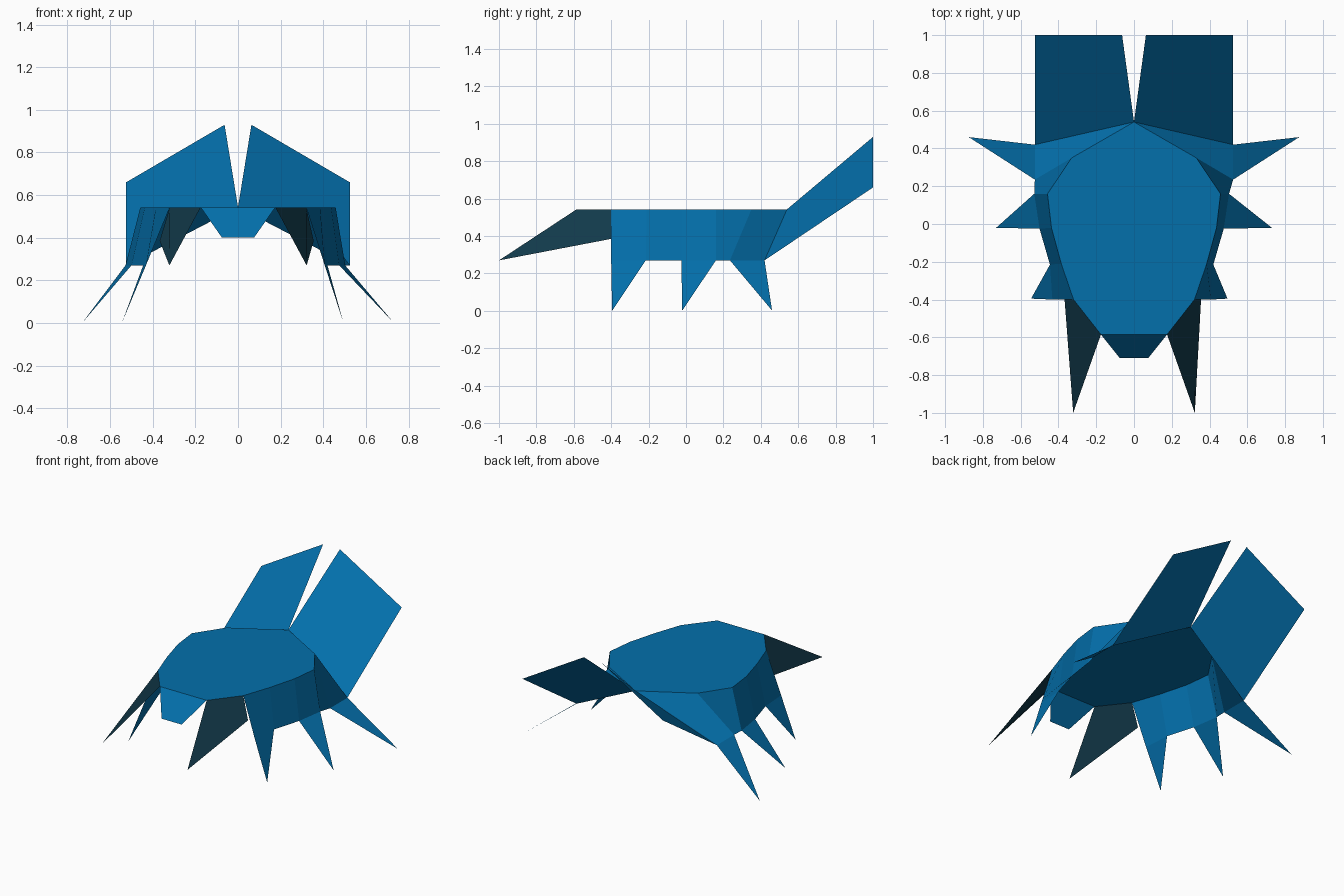
import bpy
import bmesh

if "Cube" in bpy.data.objects:
    bpy.data.objects.remove(bpy.data.objects["Cube"])


def material(name, rgb):
    m = bpy.data.materials.new(name)
    m.diffuse_color = (*rgb, 1)
    m.use_nodes = True
    m.node_tree.nodes["Principled BSDF"].inputs["Base Color"].default_value = m.diffuse_color
    return m


blue = material("deep blue", (0.001, 0.16, 0.41))
dark = material("dark slate teal", (0.006, 0.042, 0.07))

TOP, RIM = 0.543, 0.27


def sheet(name, polys, mat=blue):
    """Folded-paper part: each polygon is a list of points, all facing upward/outward."""
    bm = bmesh.new()
    for poly in polys:
        f = bm.faces.new([bm.verts.new(p) for p in poly])
        f.normal_update()
        if f.normal.z < 0:
            f.normal_flip()
    bmesh.ops.remove_doubles(bm, verts=bm.verts, dist=0.001)
    me = bpy.data.meshes.new(name)
    bm.to_mesh(me)
    bm.free()
    me.materials.append(mat)
    ob = bpy.data.objects.new(name, me)
    bpy.context.collection.objects.link(ob)


# back plate, outline from the tail point round to the head on one side
edge = [(0.33, 0.35), (0.458, 0.16), (0.437, -0.02), (0.385, -0.21), (0.32, -0.40), (0.175, -0.585)]
outline = [(0, 0.54)] + edge + [(-x, y) for x, y in reversed(edge)]
sheet("back_plate", [[(x, y, TOP) for x, y in outline]])

# head flap
sheet("head", [[(-0.175, -0.585, TOP), (0.175, -0.585, TOP), (0.075, -0.71, 0.40), (-0.075, -0.71, 0.40)]])

for side, s, lean in (("right", 1, 0.0), ("left", -1, 0.025)):
    tail = (0, 0.54, TOP)
    top = [(s * x, y, TOP) for x, y in edge]
    # lower rim; the left side flares slightly more
    corner = (s * 0.525, 0.42, RIM)
    rim = [(s * 0.525, 0.235, RIM)] + [(s * (x + lean), y, RIM) for x, y in
           ((0.503, 0.16), (0.475, -0.025), (0.42, -0.215), (0.407, -0.40))]

    # side skirt panels
    panels = [[top[i], top[i + 1], rim[i + 1], rim[i]] for i in range(4)]
    panels.append([top[0], rim[0], corner, tail])
    sheet("side_skirt_" + side, panels)

    # legs
    sheet("rear_leg_" + side, [[corner, rim[0], (s * 0.875, 0.46, 0.002)]])
    sheet("middle_leg_" + side, [[rim[1], rim[2], (s * 0.73, -0.02, 0.002)]])
    sheet("front_leg_" + side, [[rim[3], rim[4], (s * (0.495 + 2 * lean), -0.395, 0)]])

    # pincer
    root = (s * (0.355 + lean / 2), -0.40, 0.385)
    sheet("pincer_" + side, [[top[4], root, (s * 0.322, -1.0, RIM), top[5]]], dark)

    # raised tail wing
    sheet("tail_wing_" + side, [[tail, (s * 0.063, 1.0, 0.93), (s * 0.525, 1.0, 0.66), corner]])
